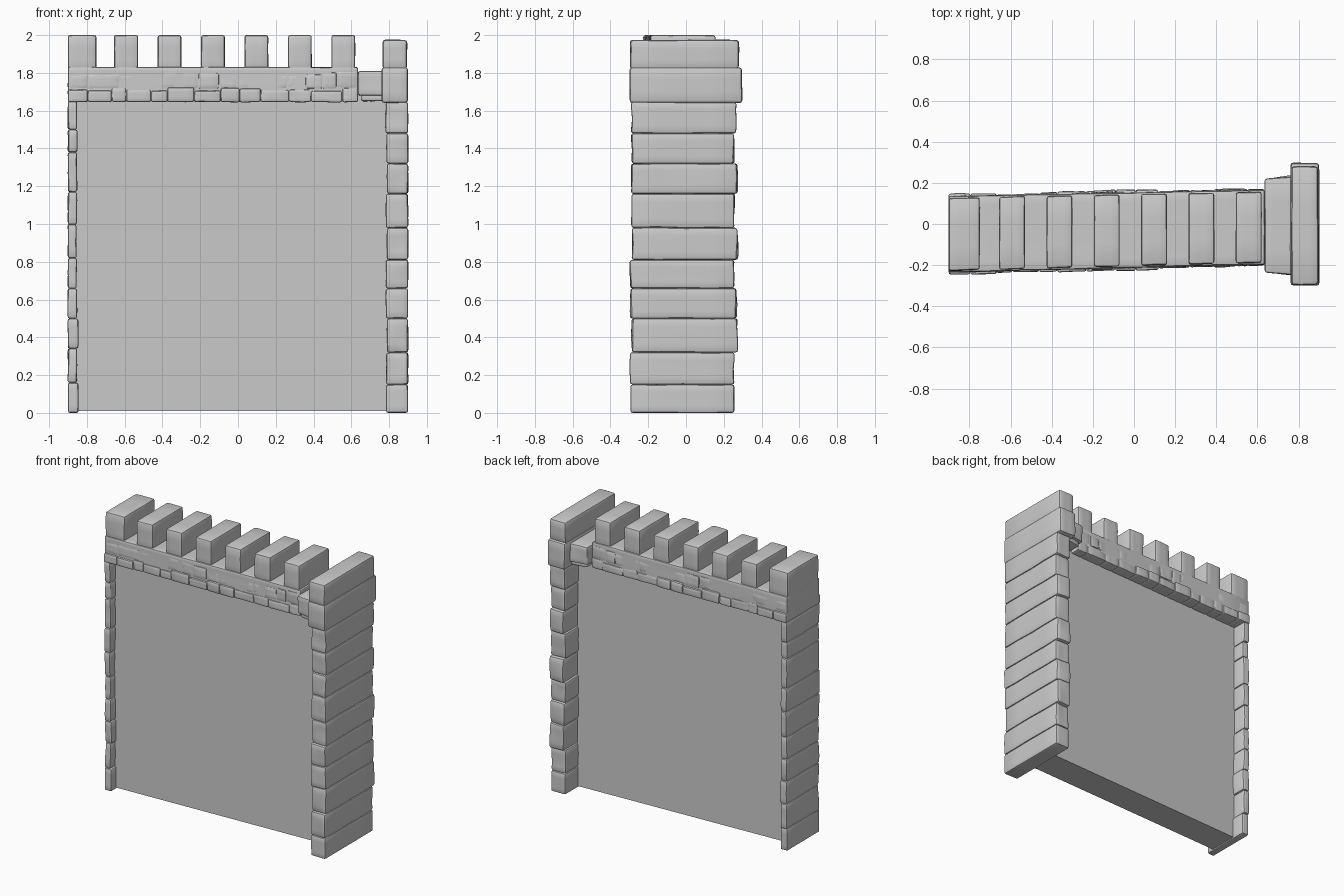
import bpy, bmesh, math, random
from mathutils import Vector, noise

if "Cube" in bpy.data.objects:
    bpy.data.objects.remove(bpy.data.objects["Cube"], do_unlink=True)
rng = random.Random(4)

stone = bpy.data.materials.new("stone grey")
stone.use_nodes = True
GREY = (0.6, 0.6, 0.6, 1)
stone.diffuse_color = GREY
stone.node_tree.nodes["Principled BSDF"].inputs["Base Color"].default_value = GREY


def lerp(a, b, t):
    return a + (b - a) * t


def add_block(bm, xs, zs, left_y, right_y, rough=0.0, cuts=0):
    """Box whose depth range changes from left_y to right_y along x."""
    block = bmesh.new()
    bmesh.ops.create_cube(block, size=1)
    if cuts:
        bmesh.ops.subdivide_edges(block, edges=block.edges[:], cuts=cuts, use_grid_fill=True)
    for v in block.verts:
        tx, ty, tz = (c + 0.5 for c in v.co)
        v.co = (lerp(*xs, tx),
                lerp(lerp(left_y[0], right_y[0], tx), lerp(left_y[1], right_y[1], tx), ty),
                lerp(*zs, tz))
        n = noise.noise_vector(v.co * 9)
        v.co += Vector((n.x * 0.5, n.y, n.z * 0.4)) * rough
    mesh = bpy.data.meshes.new("block")
    block.to_mesh(mesh)
    block.free()
    bm.from_mesh(mesh)
    bpy.data.meshes.remove(mesh)


def finish(name, bm, bevel=0.0):
    bmesh.ops.recalc_face_normals(bm, faces=bm.faces[:])
    mesh = bpy.data.meshes.new(name)
    bm.to_mesh(mesh)
    bm.free()
    mesh.materials.append(stone)
    obj = bpy.data.objects.new(name, mesh)
    bpy.context.collection.objects.link(obj)
    bpy.ops.object.select_all(action="DESELECT")
    obj.select_set(True)
    bpy.context.view_layer.objects.active = obj
    if bevel:
        mod = obj.modifiers.new("worn edges", "BEVEL")
        mod.width = bevel
        mod.segments = 2
        mod.limit_method = "ANGLE"
        mod.angle_limit = math.radians(40)
        bpy.ops.object.modifier_apply(modifier=mod.name)
    bpy.ops.object.shade_smooth_by_angle(angle=math.radians(40))


def courses(name, xs, ys, seams, wobble):
    """Stack of worn stones between the given seam heights."""
    bm = bmesh.new()
    for low, high in zip(seams, seams[1:]):
        y = (ys[0] + rng.uniform(0, wobble), ys[1] + rng.uniform(-wobble, wobble))
        inner = rng.uniform(-0.006, 0.006)
        x = (xs[0] + inner, xs[1]) if xs[0] > 0 else (xs[0], xs[1] + inner)
        add_block(bm, x, (low, high), y, y, 0.008 if low else 0.003, 3)
    finish(name, bm, 0.012)


# Depth range of the top beam at its two ends
BEAM_L, BEAM_R = (-0.235, 0.135), (-0.195, 0.165)
BEAM_X = (-0.9, 0.635)


def beam_depth(x, grow):
    t = (x - BEAM_X[0]) / (BEAM_X[1] - BEAM_X[0])
    return lerp(BEAM_L[0], BEAM_R[0], t) - grow, lerp(BEAM_L[1], BEAM_R[1], t) + grow


# Flat recessed wall
bm = bmesh.new()
add_block(bm, (-0.86, 0.82), (0.01, 1.68), (-0.18, 0.035), (-0.11, 0.11))
finish("wall_panel", bm)

# Side posts
courses("tall_pillar", (0.785, 0.9), (-0.297, 0.265),
        [0, 0.15, 0.32, 0.5, 0.66, 0.81, 0.98, 1.16, 1.32, 1.48, 1.645], 0.012)
courses("thin_post", (-0.9, -0.85), (-0.24, 0.14),
        [0, 0.16, 0.34, 0.5, 0.66, 0.82, 1.0, 1.17, 1.38, 1.5, 1.65], 0.008)

# Top beam
bm = bmesh.new()
add_block(bm, BEAM_X, (1.65, 1.83), BEAM_L, BEAM_R, 0.004, 7)
finish("top_beam", bm, 0.008)

# Two rows of rough stones facing the beam
bm = bmesh.new()
for low, high, grow in ((1.645, 1.715, 0.008), (1.715, 1.80, 0.001)):
    x = BEAM_X[0]
    while x < BEAM_X[1]:
        end = x + rng.uniform(0.07, 0.17)
        if BEAM_X[1] - end < 0.05:
            end = BEAM_X[1]
        g = grow + rng.uniform(-0.004, 0.005)
        add_block(bm, (x, end), (low, high + rng.uniform(-0.01, 0.01)),
                  beam_depth(x, g), beam_depth(end, g), 0.007, 2)
        x = end
finish("beam_stones", bm, 0.01)

# Merlons: a wide one at the end, then an even row
bm = bmesh.new()
spans = [(-0.9, -0.75)] + [(-0.655 + 0.23 * i, -0.53 + 0.23 * i) for i in range(6)]
for left, right in spans:
    add_block(bm, (left, right), (1.80, 2.0),
              beam_depth(left, -0.008), beam_depth(right, -0.008), 0.004, 2)
finish("merlons", bm, 0.012)

# Stepped end block
bm = bmesh.new()
add_block(bm, (0.635, 0.78), (1.68, 1.81), (-0.235, 0.22), (-0.25, 0.235), 0.006, 3)
add_block(bm, (0.65, 0.78), (1.65, 1.70), (-0.22, 0.20), (-0.235, 0.215), 0.006, 2)
finish("step_block", bm, 0.012)

# Pillar cap
bm = bmesh.new()
for xs, zs, ys in (((0.76, 0.9), (1.64, 1.83), (-0.298, 0.297)),
                   ((0.765, 0.895), (1.82, 1.975), (-0.296, 0.28))):
    add_block(bm, xs, zs, ys, ys, 0.004, 2)
finish("pillar_cap", bm, 0.016)
